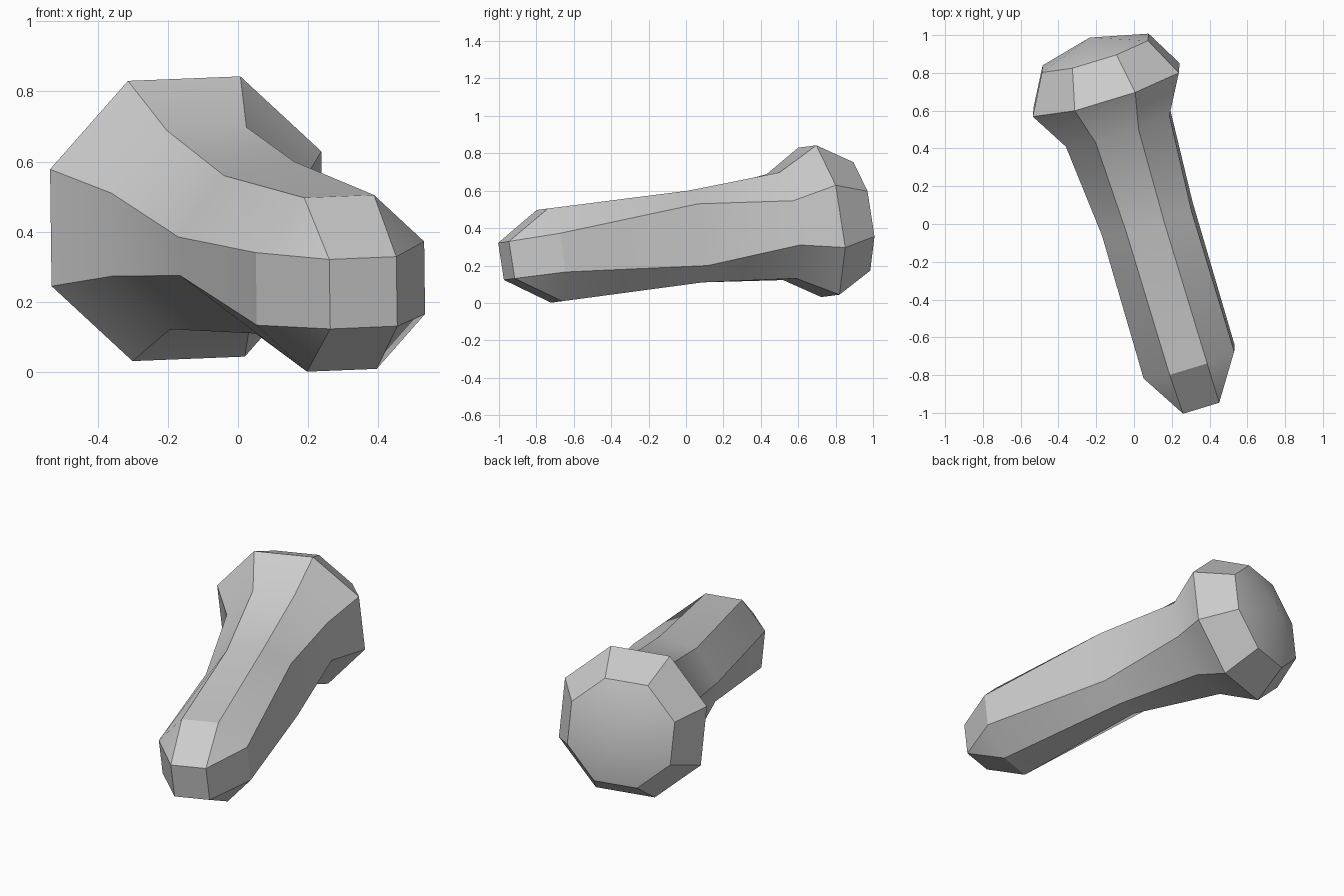
import bpy
import bmesh
import math

# Remove the default cube only
default_cube = bpy.data.objects.get("Cube")
if default_cube:
    bpy.data.objects.remove(default_cube, do_unlink=True)

# Single flat grey
grey = bpy.data.materials.new("plain_grey")
grey.use_nodes = True
colour = (0.6, 0.6, 0.6, 1.0)
grey.diffuse_color = colour
grey.node_tree.nodes["Principled BSDF"].inputs["Base Color"].default_value = colour

# Half of a slightly turned octagon; the other half is its opposite
HALF = [(-0.39, 0.92), (0.36, 0.95), (0.9, 0.45), (0.91, -0.33)]
OCTAGON = HALF + [(-x, -z) for x, z in HALF]

# Uneven waist section, as offsets from its centre
WAIST = [(-0.11, 0.21), (0.09, 0.25), (0.235, 0.18), (0.24, -0.15),
         (0.11, -0.24), (-0.02, -0.24), (-0.235, -0.075), (-0.24, 0.035)]

SLOPE_X, SLOPE_Z = 0.31, -0.15  # every section leans with the shaft


def scaled(section, radius):
    return [(x * radius, z * radius) for x, z in section]


def add_ring(bm, centre, section):
    """Place a section in the leaning plane through the centre."""
    cx, cy, cz = centre
    return [bm.verts.new((cx + x, cy + x * SLOPE_X + z * SLOPE_Z, cz + z))
            for x, z in section]


def bridge(bm, first, second):
    """Join two rings of equal size with a band of quads."""
    count = len(first)
    for i in range(count):
        j = (i + 1) % count
        bm.faces.new((first[i], first[j], second[j], second[i]))


bm = bmesh.new()

# Shaft, flange and rounded end, from front to back
sections = [
    ((0.292, -0.73, 0.253), scaled(OCTAGON, 0.265)),
    ((0.07, 0.02, 0.35), WAIST),
    ((-0.085, 0.51, 0.41), scaled(OCTAGON, 0.303)),
    ((-0.147, 0.71, 0.437), scaled(OCTAGON, 0.427)),
    ((-0.205, 0.905, 0.458), scaled(OCTAGON, 0.31)),
]
rings = [add_ring(bm, centre, section) for centre, section in sections]
for first, second in zip(rings, rings[1:]):
    bridge(bm, first, second)

# Shallow cone closing the back
apex = bm.verts.new((-0.235, 0.987, 0.47))
back = rings[-1]
for i in range(len(back)):
    bm.faces.new((back[i], back[(i + 1) % len(back)], apex))

# Blunt front: a square tip, four side quads and four corner triangles
tip_section = [(-0.097, 0.095), (0.094, 0.103), (0.097, -0.095), (-0.094, -0.103)]
tip = add_ring(bm, (0.357, -0.96, 0.226), tip_section)
bm.faces.new(tip)
front = rings[0]
for k in range(4):
    a, b = front[2 * k], front[2 * k + 1]
    following = front[(2 * k + 2) % 8]
    corner = tip[(k + 1) % 4]
    bm.faces.new((a, b, corner, tip[k]))
    bm.faces.new((b, following, corner))

bmesh.ops.recalc_face_normals(bm, faces=bm.faces[:])
mesh = bpy.data.meshes.new("club_body")
bm.to_mesh(mesh)
bm.free()
mesh.materials.append(grey)

club = bpy.data.objects.new("club_body", mesh)
bpy.context.collection.objects.link(club)

# Soft shading on shallow creases, hard edges elsewhere
bpy.ops.object.select_all(action="DESELECT")
club.select_set(True)
bpy.context.view_layer.objects.active = club
bpy.ops.object.shade_smooth_by_angle(angle=math.radians(30))
